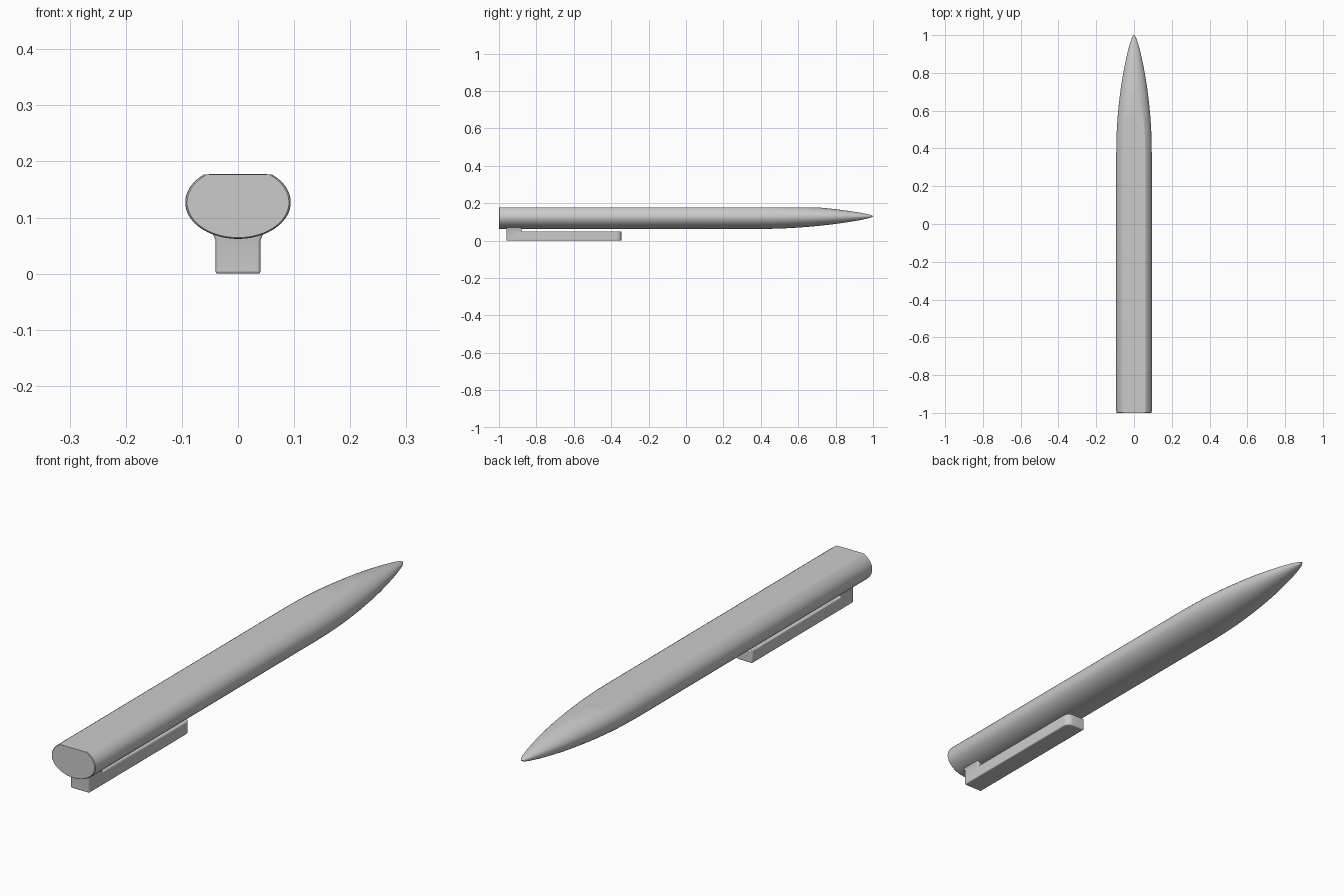
import bpy, bmesh, math

if "Cube" in bpy.data.objects:
    bpy.data.objects.remove(bpy.data.objects["Cube"])

CZ, RX, RZ, FLAT = 0.127, 0.094, 0.065, 0.05


def finish(bm, name, angle, bevel=0):
    bmesh.ops.recalc_face_normals(bm, faces=bm.faces)
    me = bpy.data.meshes.new(name)
    bm.to_mesh(me)
    bm.free()
    ob = bpy.data.objects.new(name, me)
    bpy.context.collection.objects.link(ob)
    if bevel:
        m = ob.modifiers.new("bevel", 'BEVEL')
        m.width, m.segments = bevel, 3
        m.limit_method, m.angle_limit = 'ANGLE', math.radians(45)
    bpy.ops.object.select_all(action='DESELECT')
    ob.select_set(True)
    bpy.context.view_layer.objects.active = ob
    bpy.ops.object.shade_smooth_by_angle(angle=math.radians(angle))
    return ob


# Taper of the nose: (y, section scale), smoothed with Catmull-Rom
KEYS = [(0.25, 1), (0.38, 1), (0.5, 0.968), (0.6, 0.89), (0.7, 0.77), (0.8, 0.605),
        (0.9, 0.385), (0.96, 0.215), (0.985, 0.12), (1.0, 0.02)]


def catmull(p0, p1, p2, p3, t):
    return tuple(0.5 * (2 * b + (c - a) * t + (2 * a - 5 * b + 4 * c - d) * t * t
                        + (3 * b - a - 3 * c + d) * t ** 3)
                 for a, b, c, d in zip(p0, p1, p2, p3))


rings = [(-1.0, 0.965), (-0.998, 0.99), (-0.993, 1.0)]
for i in range(len(KEYS) - 1):
    q = [KEYS[min(max(j, 0), len(KEYS) - 1)] for j in range(i - 1, i + 3)]
    rings += [catmull(*q, k / 6) for k in range(6)]
rings.append(KEYS[-1])

# Pen barrel: elliptical section with the top sliced flat
bm = bmesh.new()
N = 56
loops = []
for y, s in rings:
    s = min(s, 1)
    a = math.asin(min(1, FLAT / (RZ * s)))
    loop = []
    for k in range(N + 1):
        t = a - (math.pi + 2 * a) * k / N
        loop.append(bm.verts.new((RX * s * math.cos(t), y, CZ + 0.003 * (1 - s) * (y > 0)
                                  + min(RZ * s * math.sin(t), FLAT))))
    loops.append(loop)
for A, B in zip(loops, loops[1:]):
    for k in range(N + 1):
        j = (k + 1) % (N + 1)
        bm.faces.new((A[k], A[j], B[j], B[k]))
bm.faces.new(loops[0])
bm.faces.new(loops[-1])
bmesh.ops.remove_doubles(bm, verts=bm.verts, dist=0.00005)
finish(bm, "pen_barrel", 26)

# Pocket clip: L-shaped side profile, flared where the foot meets the barrel
bm = bmesh.new()
prof = [(-0.96, 0.0), (-0.345, 0.0), (-0.345, 0.049), (-0.88, 0.049),
        (-0.88, 0.06), (-0.875, 0.085), (-0.965, 0.085), (-0.96, 0.06)]
sides = []
for sx in (-1, 1):
    vs = [bm.verts.new((sx * (0.052 if z > 0.08 else 0.04), y, z)) for y, z in prof]
    bm.faces.new(vs)
    bmesh.ops.connect_verts(bm, verts=[vs[4], vs[7]])
    sides.append(vs)
L, R = sides
for k in range(len(prof)):
    j = (k + 1) % len(prof)
    bm.faces.new((L[k], L[j], R[j], R[k]))
# Round the free end in plan
tip = [e for e in bm.edges if all(v.co.y > -0.35 for v in e.verts)
       and abs(e.verts[0].co.z - e.verts[1].co.z) > 0.01]
bmesh.ops.bevel(bm, geom=tip, offset=0.026, segments=6, profile=0.5, affect='EDGES')
finish(bm, "pocket_clip", 40, 0.009)
